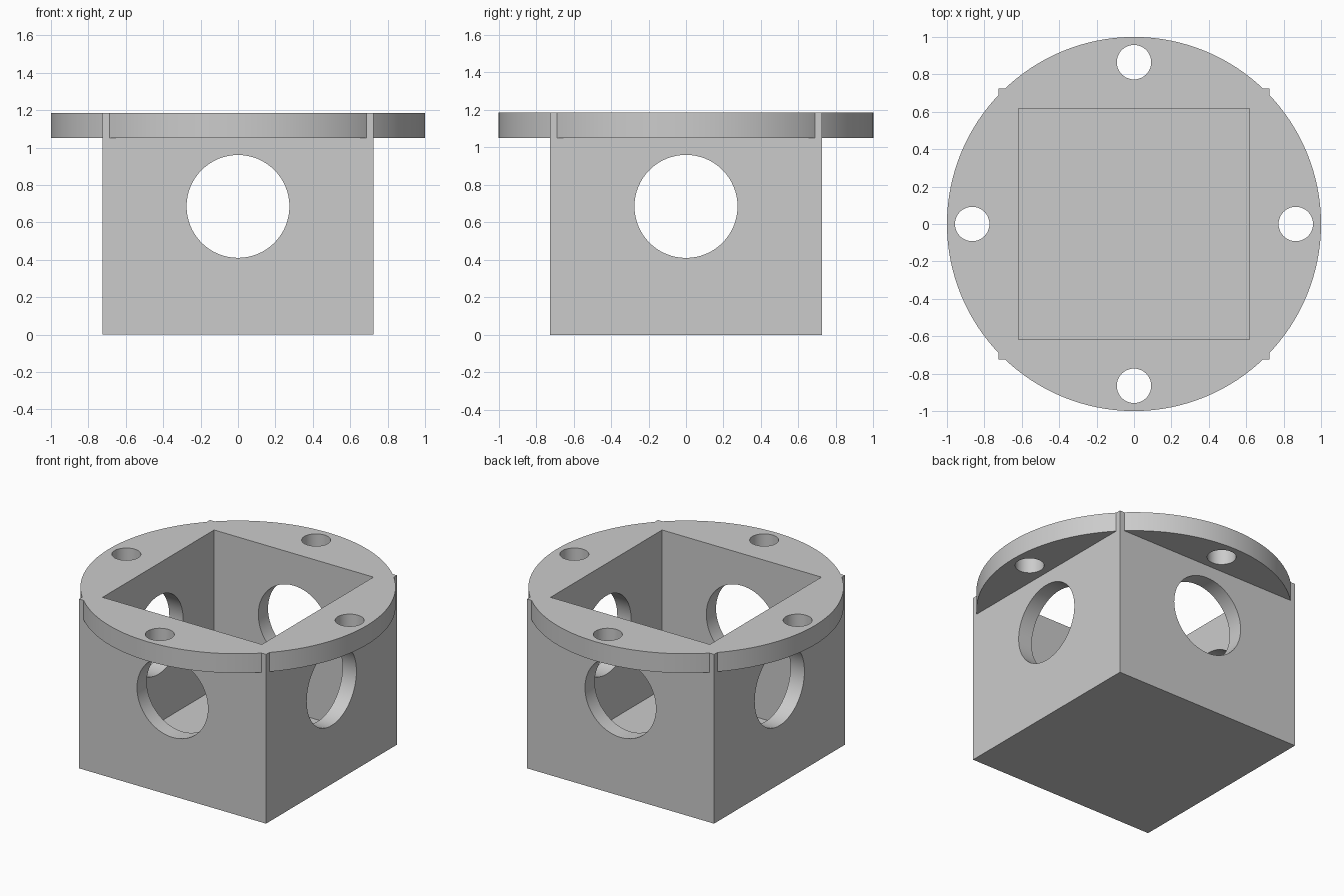
import bpy
import math

cube = bpy.data.objects.get("Cube")
if cube:
    bpy.data.objects.remove(cube, do_unlink=True)

HEIGHT = 1.185      # overall height
HALF = 0.725        # half width of the square body
WALL = 0.108        # wall thickness
FLOOR = 0.07        # floor thickness
FLANGE_Z = 1.05     # underside of the round flange

grey = bpy.data.materials.new("plain_grey")
grey.use_nodes = True
colour = (0.6, 0.6, 0.6, 1)
grey.diffuse_color = colour
grey.node_tree.nodes["Principled BSDF"].inputs["Base Color"].default_value = colour


def box(name, half, z0, z1):
    bpy.ops.mesh.primitive_cube_add(size=1, location=(0, 0, (z0 + z1) / 2))
    ob = bpy.context.object
    ob.name = name
    ob.scale = (2 * half, 2 * half, z1 - z0)
    bpy.ops.object.transform_apply(location=True, rotation=True, scale=True)
    return ob


def cylinder(name, radius, depth, location, rotation=(0, 0, 0), sides=64):
    bpy.ops.mesh.primitive_cylinder_add(vertices=sides, radius=radius, depth=depth,
                                        location=location, rotation=rotation)
    ob = bpy.context.object
    ob.name = name
    bpy.ops.object.transform_apply(location=True, rotation=True, scale=True)
    return ob


def combine(target, other, operation):
    other.hide_render = True
    bpy.context.view_layer.objects.active = target
    mod = target.modifiers.new(operation.lower(), "BOOLEAN")
    mod.operation = operation
    mod.solver = "EXACT"
    mod.object = other
    bpy.ops.object.modifier_apply(modifier=mod.name)
    bpy.data.objects.remove(other, do_unlink=True)


# Square body joined with the round top flange
housing = box("flanged_box_housing", HALF, 0, HEIGHT)
flange = cylinder("flange", 1, HEIGHT - FLANGE_Z,
                  (0, 0, (HEIGHT + FLANGE_Z) / 2), sides=128)
combine(housing, flange, "UNION")

# Open square cavity
combine(housing, box("cavity", HALF - WALL, FLOOR, HEIGHT + 0.2), "DIFFERENCE")

# Large round ports through opposite walls
for turn in ((math.pi / 2, 0, 0), (0, math.pi / 2, 0)):
    port = cylinder("port", 0.275, 3, (0, 0, 0.685), turn)
    combine(housing, port, "DIFFERENCE")

# Four bolt holes in the flange
for i in range(4):
    a = i * math.pi / 2
    hole = cylinder("bolt_hole", 0.092, 0.5,
                    (0.865 * math.cos(a), 0.865 * math.sin(a), HEIGHT))
    combine(housing, hole, "DIFFERENCE")

housing.data.materials.clear()
housing.data.materials.append(grey)
bpy.ops.object.select_all(action="DESELECT")
housing.select_set(True)
bpy.context.view_layer.objects.active = housing
bpy.ops.object.shade_smooth_by_angle(angle=math.radians(30))
